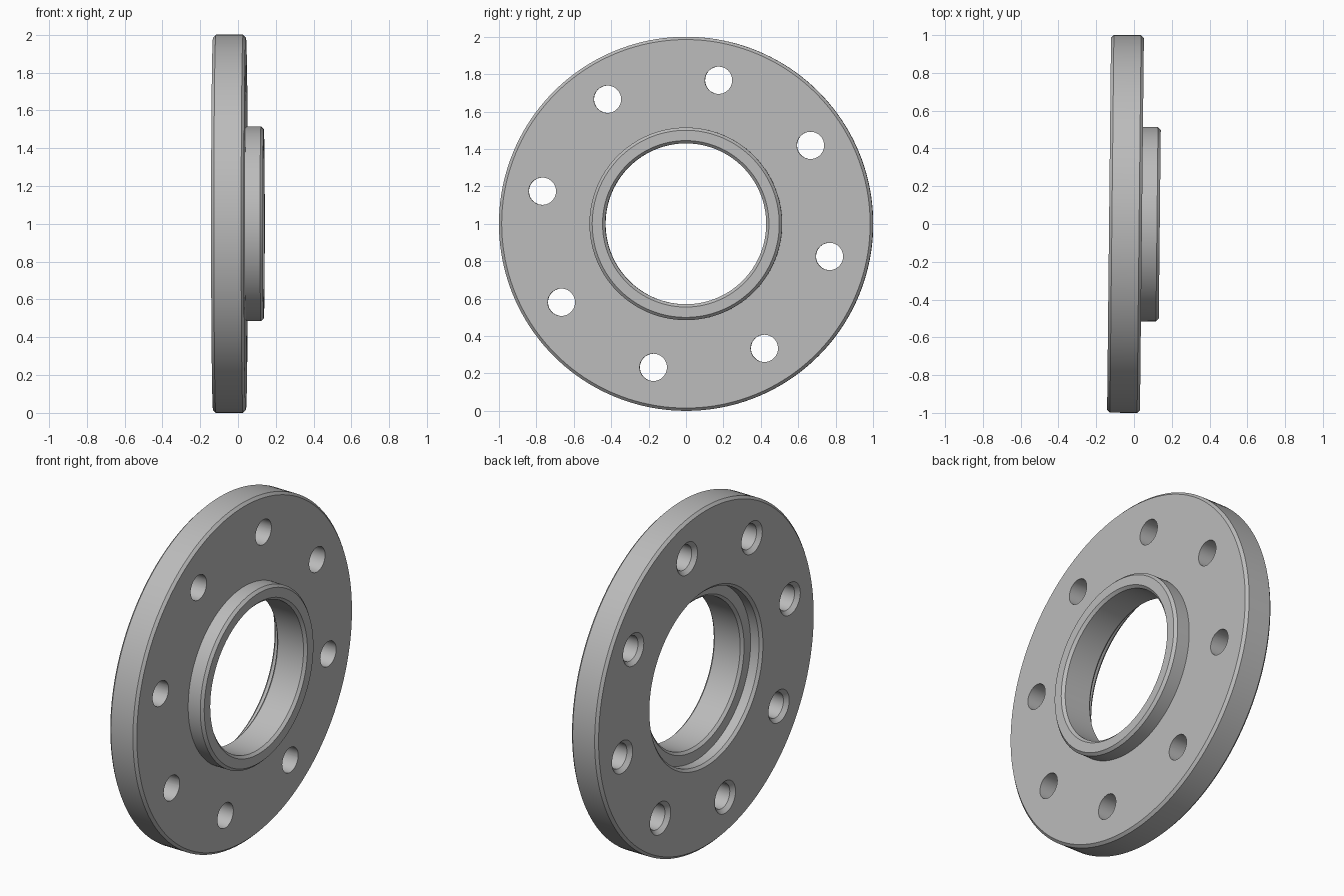
import bpy, bmesh
from math import pi, radians, sin, cos
from mathutils import Matrix

default = bpy.data.objects.get("Cube")
if default:
    bpy.data.objects.remove(default, do_unlink=True)

# Material
steel = bpy.data.materials.new("plain_grey")
steel.use_nodes = True
colour = (0.5, 0.5, 0.5, 1)
steel.diffuse_color = colour
steel.node_tree.nodes["Principled BSDF"].inputs["Base Color"].default_value = colour


def lathe(bm, profile, steps, offset=(0, 0, 0)):
    """Spin a closed (axial, radius) profile around the x axis."""
    part = bmesh.new()
    verts = [part.verts.new((x, 0, r)) for x, r in profile]
    edges = [part.edges.new((v, verts[i - 1])) for i, v in enumerate(verts)]
    bmesh.ops.spin(part, geom=verts + edges, cent=(0, 0, 0), axis=(1, 0, 0),
                   angle=2 * pi, steps=steps)
    bmesh.ops.remove_doubles(part, verts=part.verts, dist=1e-5)
    bmesh.ops.recalc_face_normals(part, faces=part.faces)
    bmesh.ops.translate(part, verts=part.verts, vec=offset)
    temp = bpy.data.meshes.new("temp")
    part.to_mesh(temp)
    part.free()
    bm.from_mesh(temp)
    bpy.data.meshes.remove(temp)


def make_object(name, bm):
    mesh = bpy.data.meshes.new(name)
    bm.to_mesh(mesh)
    bm.free()
    mesh.materials.append(steel)
    obj = bpy.data.objects.new(name, mesh)
    bpy.context.collection.objects.link(obj)
    return obj


# Main dimensions
back, face, hub_end = -0.132, 0.042, 0.1365
rim, hub, bore, recess = 1.0, 0.515, 0.43, 0.505
step = back + 0.07
c = 0.015

# Flange body: chamfered disc, raised hub, through bore and rear recess
bm = bmesh.new()
lathe(bm, [
    (back, recess + c), (back, rim - c), (back + c, rim),
    (face - c, rim), (face, rim - c), (face, hub),
    (hub_end - c, hub), (hub_end, hub - c),
    (hub_end, bore + c), (hub_end - c, bore),
    (step + c, bore), (step, bore + c), (step, recess), (back + c, recess),
], 160)
flange = make_object("flange", bm)

# Bolt hole cutters, countersunk at the rear
bolt, sink, over = 0.073, 0.022, 0.05
bm = bmesh.new()
for i in range(8):
    a = radians(32.2 + 45 * i)
    lathe(bm, [
        (back - over, 0), (back - over, bolt + sink), (back, bolt + sink),
        (back + sink, bolt), (face + over, bolt), (face + over, 0),
    ], 40, (0, 0.787 * cos(a), 0.787 * sin(a)))
cutter = make_object("bolt_hole_cutter", bm)
cutter.hide_render = True

# Cut the holes and keep the finished mesh
cut = flange.modifiers.new("bolt_holes", "BOOLEAN")
cut.object = cutter
cut.operation = "DIFFERENCE"
cut.solver = "EXACT"
bpy.ops.object.select_all(action="DESELECT")
flange.select_set(True)
bpy.context.view_layer.objects.active = flange
bpy.ops.object.modifier_apply(modifier=cut.name)
bpy.data.objects.remove(cutter, do_unlink=True)

# Stand it on the ground with its slight turn
flange.data.transform(Matrix.Translation((0, 0, 1)) @ Matrix.Rotation(-0.0105, 4, "Z"))
bpy.ops.object.shade_smooth_by_angle(angle=radians(30))
